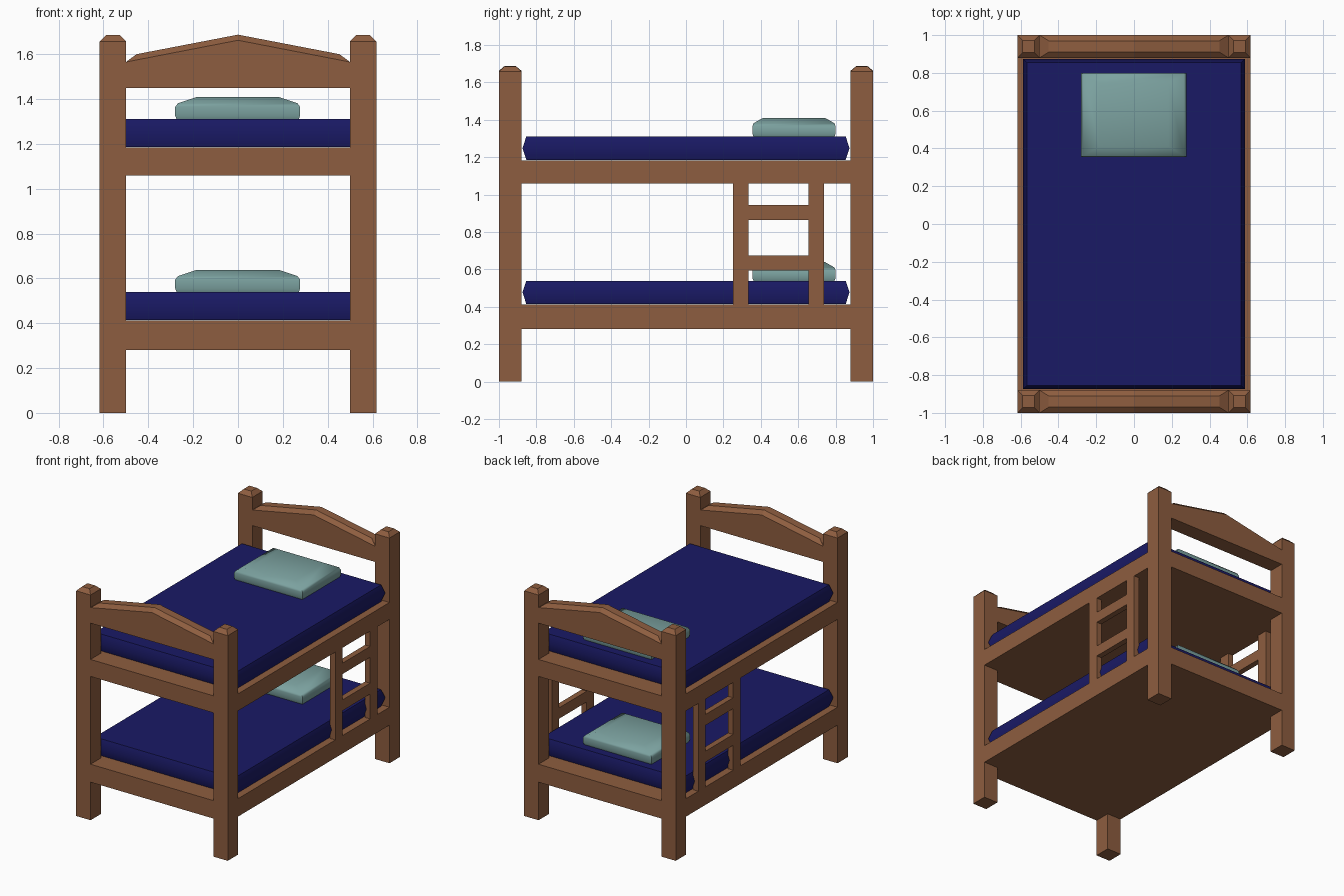
import bpy
from math import radians

if "Cube" in bpy.data.objects:
    bpy.data.objects.remove(bpy.data.objects["Cube"])


def material(name, rgb):
    m = bpy.data.materials.new(name)
    m.diffuse_color = (*rgb, 1)
    m.use_nodes = True
    m.node_tree.nodes["Principled BSDF"].inputs["Base Color"].default_value = m.diffuse_color
    return m


WOOD = material("wood", (0.27, 0.11, 0.05))
NAVY = material("navy_fabric", (0.01, 0.01, 0.13))
TEAL = material("teal_fabric", (0.20, 0.36, 0.35))


def loft(name, rings, caps, mat):
    """Join matching rings of points, closing the first and last with cap faces."""
    n, last = len(rings[0]), (len(rings) - 1) * len(rings[0])
    verts = [p for ring in rings for p in ring]
    faces = [tuple(reversed(c)) for c in caps]
    faces += [tuple(last + i for i in c) for c in caps]
    for k in range(len(rings) - 1):
        for i in range(n):
            j = (i + 1) % n
            faces.append((k * n + i, k * n + j, (k + 1) * n + j, (k + 1) * n + i))
    me = bpy.data.meshes.new(name)
    me.from_pydata(verts, [], faces)
    me.materials.append(mat)
    ob = bpy.data.objects.new(name, me)
    bpy.context.collection.objects.link(ob)
    return ob


def stack(name, x, y, levels, mat):
    """Rectangular block through levels of (z, x inset, y inset)."""
    rings = [[(x[0] + a, y[0] + b, z), (x[1] - a, y[0] + b, z),
              (x[1] - a, y[1] - b, z), (x[0] + a, y[1] - b, z)]
             for z, a, b in levels]
    return loft(name, rings, [(0, 1, 2, 3)], mat)


def box(name, x, y, z, mat=WOOD):
    return stack(name, x, y, [(z[0], 0, 0), (z[1], 0, 0)], mat)


def span(s, a, b):
    return tuple(sorted((s * a, s * b)))


def smooth(ob, angle):
    bpy.ops.object.select_all(action='DESELECT')
    ob.select_set(True)
    bpy.context.view_layer.objects.active = ob
    bpy.ops.object.shade_smooth_by_angle(angle=radians(angle))


W, P, L, E = 0.617, 0.5, 1.0, 0.88   # outer/inner post faces in x and in y

for sy, end in ((-1, "front"), (1, "back")):
    y = span(sy, E, L)
    # corner posts with chamfered tops
    for sx, side in ((-1, "left"), (1, "right")):
        stack(f"{end}_{side}_post", span(sx, P, W), y,
              [(0, 0, 0), (1.657, 0, 0), (1.685, 0.028, 0.028)], WOOD)
    # gabled end board with chamfered top edge
    rings = []
    for z_end, z_mid, ix, iy in ((1.45, 1.45, 0, 0), (1.565, 1.662, 0, 0),
                                 (1.60, 1.687, 0.048, 0.03)):
        h = P - ix
        a, b = y[0] + iy, y[1] - iy
        rings.append([(-h, a, z_end), (0, a, z_mid), (h, a, z_end),
                      (h, b, z_end), (0, b, z_mid), (-h, b, z_end)])
    loft(f"{end}_gable_board", rings, [(0, 1, 4, 5), (1, 2, 3, 4)], WOOD)

# two bunks: platform, end rails, mattress and pillow
for label, z0, z1 in (("lower", 0.28, 0.412), ("upper", 1.058, 1.183)):
    box(f"{label}_platform", (-W, W), (-E, E), (z0, z1))
    for sy, end in ((-1, "front"), (1, "back")):
        box(f"{label}_{end}_rail", (-P, P), span(sy, E, L), (z0, z1))
    smooth(stack(f"{label}_mattress", (-0.587, 0.587), (-0.874, 0.874),
                 [(z1 + 0.003, 0.02, 0.02), (z1 + 0.065, 0, 0),
                  (z1 + 0.127, 0.02, 0.02)], NAVY), 45)
    zp = z1 + 0.127
    smooth(stack(f"{label}_pillow", (-0.28, 0.277), (0.355, 0.80),
                 [(zp, 0.006, 0.006), (zp + 0.015, 0, 0), (zp + 0.055, 0, 0),
                  (zp + 0.071, 0.012, 0.006), (zp + 0.099, 0.095, 0.055)],
                 TEAL), 45)

# a ladder on each long side
for sx, side in ((-1, "left"), (1, "right")):
    x = span(sx, 0.575, W)
    for i, y0 in enumerate((0.25, 0.655)):
        box(f"{side}_ladder_upright_{i + 1}", x, (y0, y0 + 0.083), (0.412, 1.058))
    for i, z0 in enumerate((0.595, 0.865)):
        box(f"{side}_ladder_rung_{i + 1}", x, (0.333, 0.655), (z0, z0 + 0.08))
